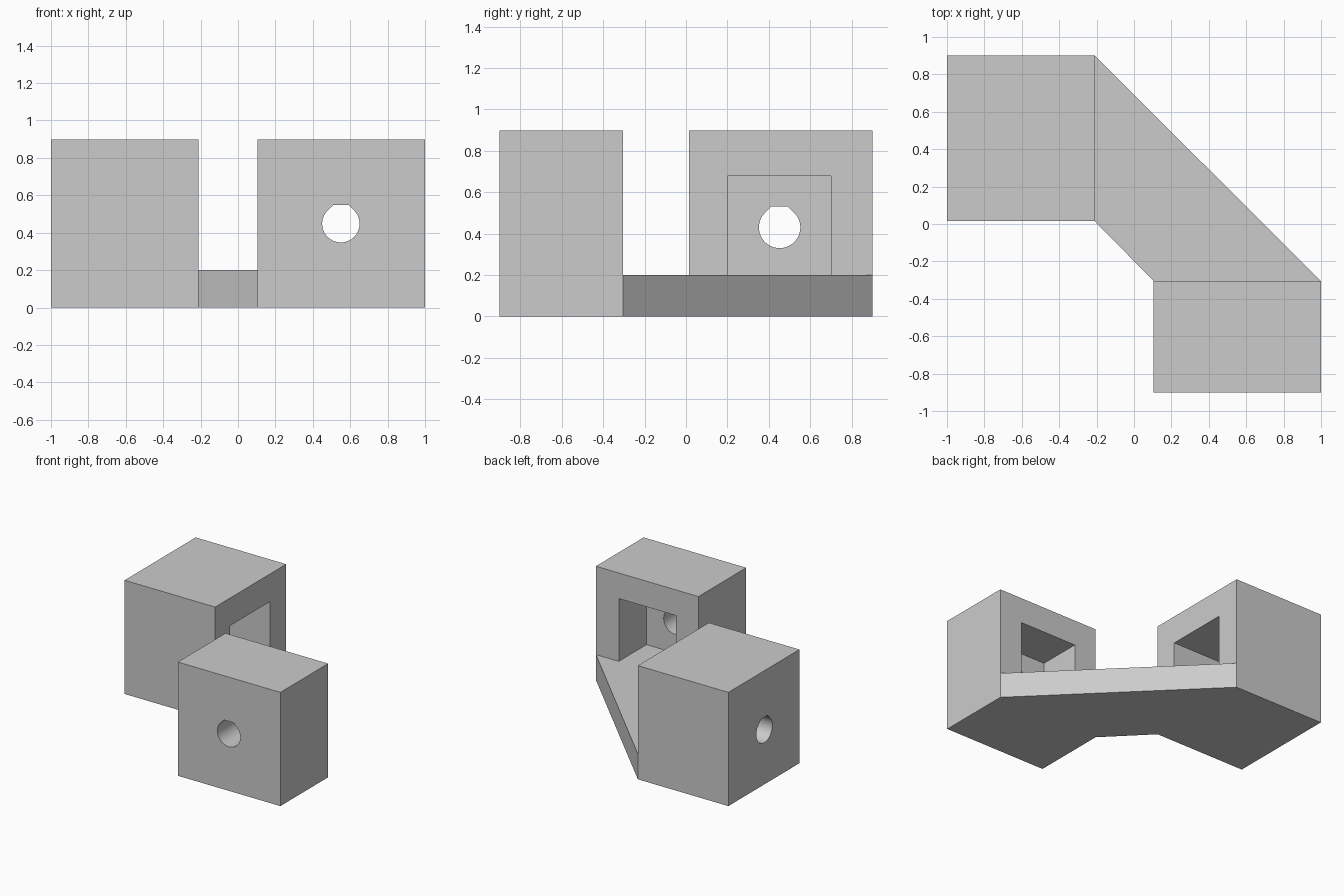
import bpy, bmesh
from math import sin, cos, radians, sqrt
from mathutils import Vector

cube = bpy.data.objects.get("Cube")
if cube:
    bpy.data.objects.remove(cube, do_unlink=True)

grey = bpy.data.materials.new("plain grey")
grey.use_nodes = True
grey.diffuse_color = (0.6, 0.6, 0.6, 1)
grey.node_tree.nodes["Principled BSDF"].inputs["Base Color"].default_value = grey.diffuse_color

X, Y, Z = Vector((1, 0, 0)), Vector((0, 1, 0)), Vector((0, 0, 1))


def prism(name, points, sweep):
    """Extrude a closed outline of 3D points along the sweep vector."""
    bm = bmesh.new()
    face = bm.faces.new([bm.verts.new(p) for p in points])
    top = bmesh.ops.extrude_face_region(bm, geom=[face])["geom"]
    bmesh.ops.translate(bm, vec=sweep, verts=[v for v in top if isinstance(v, bmesh.types.BMVert)])
    bmesh.ops.recalc_face_normals(bm, faces=bm.faces)
    mesh = bpy.data.meshes.new(name)
    bm.to_mesh(mesh)
    bm.free()
    mesh.materials.append(grey)
    obj = bpy.data.objects.new(name, mesh)
    bpy.context.collection.objects.link(obj)
    return obj


def box(name, x, y, z):
    outline = [(x[0], y[0], z[0]), (x[1], y[0], z[0]), (x[1], y[1], z[0]), (x[0], y[1], z[0])]
    return prism(name, outline, Z * (z[1] - z[0]))


def bore(name, centre, across, along, r=0.1):
    """Round hole with 45 degree shoulders and a flat roof."""
    flat = r * (sqrt(2) - 1)
    outline = [(r * cos(radians(a)), r * sin(radians(a))) for a in range(135, 406, 6)]
    outline += [(flat, r), (-flat, r)]
    return prism(name, [Vector(centre) + across * u + Z * v for u, v in outline], along)


def cut(obj, *cutters):
    bpy.context.view_layer.objects.active = obj
    for cutter in cutters:
        cutter.hide_render = True
        mod = obj.modifiers.new("cut", 'BOOLEAN')
        mod.object, mod.operation, mod.solver = cutter, 'DIFFERENCE', 'EXACT'
        bpy.ops.object.modifier_apply(modifier=mod.name)
        bpy.data.objects.remove(cutter, do_unlink=True)
    bpy.ops.object.select_all(action='DESELECT')
    obj.select_set(True)
    bpy.ops.object.shade_smooth_by_angle(angle=radians(20))


H, BASE = 0.897, 0.2

# Rear block: pocket opens toward +x, bore exits on -x
rear = box("rear_block", (-1, -0.21), (0.015, 0.9), (0, H))
cut(rear,
    box("rear_pocket", (-0.75, -0.1), (0.2, 0.7), (BASE, 0.678)),
    bore("rear_bore", (-1.1, 0.452, 0.43), Y, X * 0.5))

# Front block: pocket opens toward +y, bore exits on -y
front = box("front_block", (0.105, 1), (-0.9, -0.305), (0, H))
cut(front,
    box("front_pocket", (0.3, 0.8), (-0.65, -0.2), (BASE, 0.695)),
    bore("front_bore", (0.55, -1, 0.448), X, Y * 0.5))

# Diagonal floor plate linking the two blocks
prism("link_plate", [(-0.21, 0.9, 0), (-0.21, 0.015, 0), (0.105, -0.305, 0), (1, -0.305, 0)], Z * BASE)
